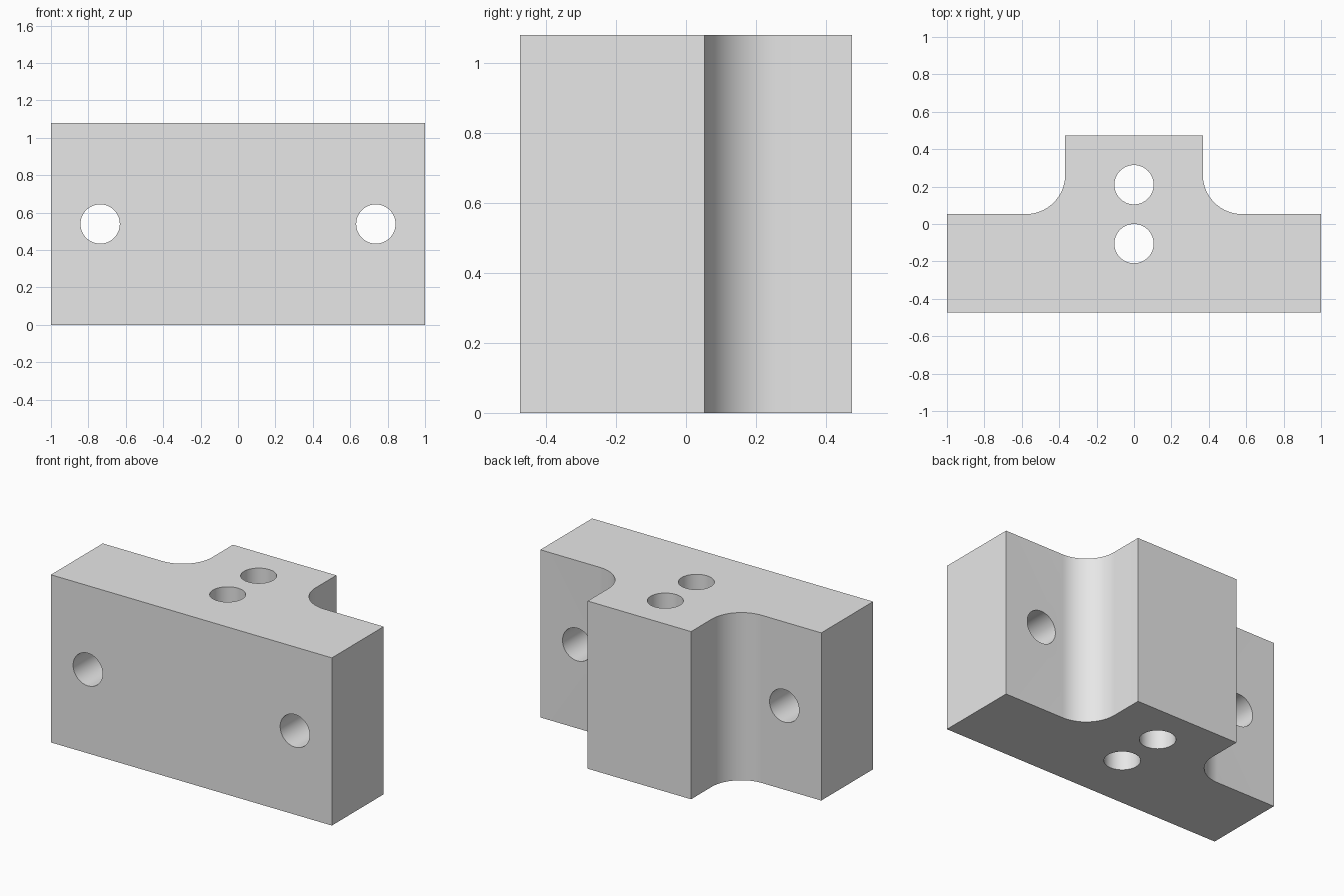
import bpy
import bmesh
from math import cos, sin, pi, radians
from mathutils import Matrix

if "Cube" in bpy.data.objects:
    bpy.data.objects.remove(bpy.data.objects["Cube"], do_unlink=True)

# Main dimensions
HALF_W, HALF_D, HEIGHT = 1.0, 0.474, 1.079
NECK, STEP, FILLET = 0.368, 0.053, 0.21
HOLE_R = 0.105
ARC_STEPS = 24

grey = bpy.data.materials.new("plain grey")
grey.use_nodes = True
grey.diffuse_color = (0.8, 0.8, 0.8, 1)
grey.node_tree.nodes["Principled BSDF"].inputs["Base Color"].default_value = (0.8, 0.8, 0.8, 1)


def make_object(name, bm):
    bmesh.ops.recalc_face_normals(bm, faces=bm.faces)
    mesh = bpy.data.meshes.new(name)
    bm.to_mesh(mesh)
    bm.free()
    mesh.materials.append(grey)
    obj = bpy.data.objects.new(name, mesh)
    bpy.context.collection.objects.link(obj)
    return obj


# T-shaped block: right half outline, mirrored, then extruded upward
half = [(HALF_W, -HALF_D), (HALF_W, STEP)]
for i in range(ARC_STEPS + 1):
    a = -pi / 2 - i / ARC_STEPS * pi / 2
    half.append((NECK + FILLET + FILLET * cos(a), STEP + FILLET + FILLET * sin(a)))
half.append((NECK, HALF_D))
outline = half + [(-x, y) for x, y in reversed(half)]

bm = bmesh.new()
base = bm.faces.new([bm.verts.new((x, y, 0)) for x, y in outline])
top = bmesh.ops.extrude_face_region(bm, geom=[base])
bmesh.ops.translate(bm, vec=(0, 0, HEIGHT),
                    verts=[v for v in top["geom"] if isinstance(v, bmesh.types.BMVert)])
block = make_object("mounting_block", bm)

# Through holes: two along y in the wings, two along z in the centre
along_y = Matrix.Rotation(pi / 2, 4, 'X')
upright = Matrix.Identity(4)
holes = [((-0.737, 0, HEIGHT / 2), along_y), ((0.737, 0, HEIGHT / 2), along_y),
         ((0, 0.21, HEIGHT / 2), upright), ((0, -0.105, HEIGHT / 2), upright)]

bpy.ops.object.select_all(action='DESELECT')
block.select_set(True)
bpy.context.view_layer.objects.active = block
for place, turn in holes:
    bm = bmesh.new()
    bmesh.ops.create_cone(bm, cap_ends=True, segments=64, radius1=HOLE_R, radius2=HOLE_R,
                          depth=2, matrix=Matrix.Translation(place) @ turn)
    cutter = make_object("hole_cutter", bm)
    cutter.hide_render = True
    mod = block.modifiers.new("hole", 'BOOLEAN')
    mod.operation = 'DIFFERENCE'
    mod.solver = 'EXACT'
    mod.object = cutter
    bpy.ops.object.modifier_apply(modifier=mod.name)
    bpy.data.objects.remove(cutter, do_unlink=True)

# Smooth fillets and bores, crisp corners
bpy.ops.object.shade_smooth_by_angle(angle=radians(30))
